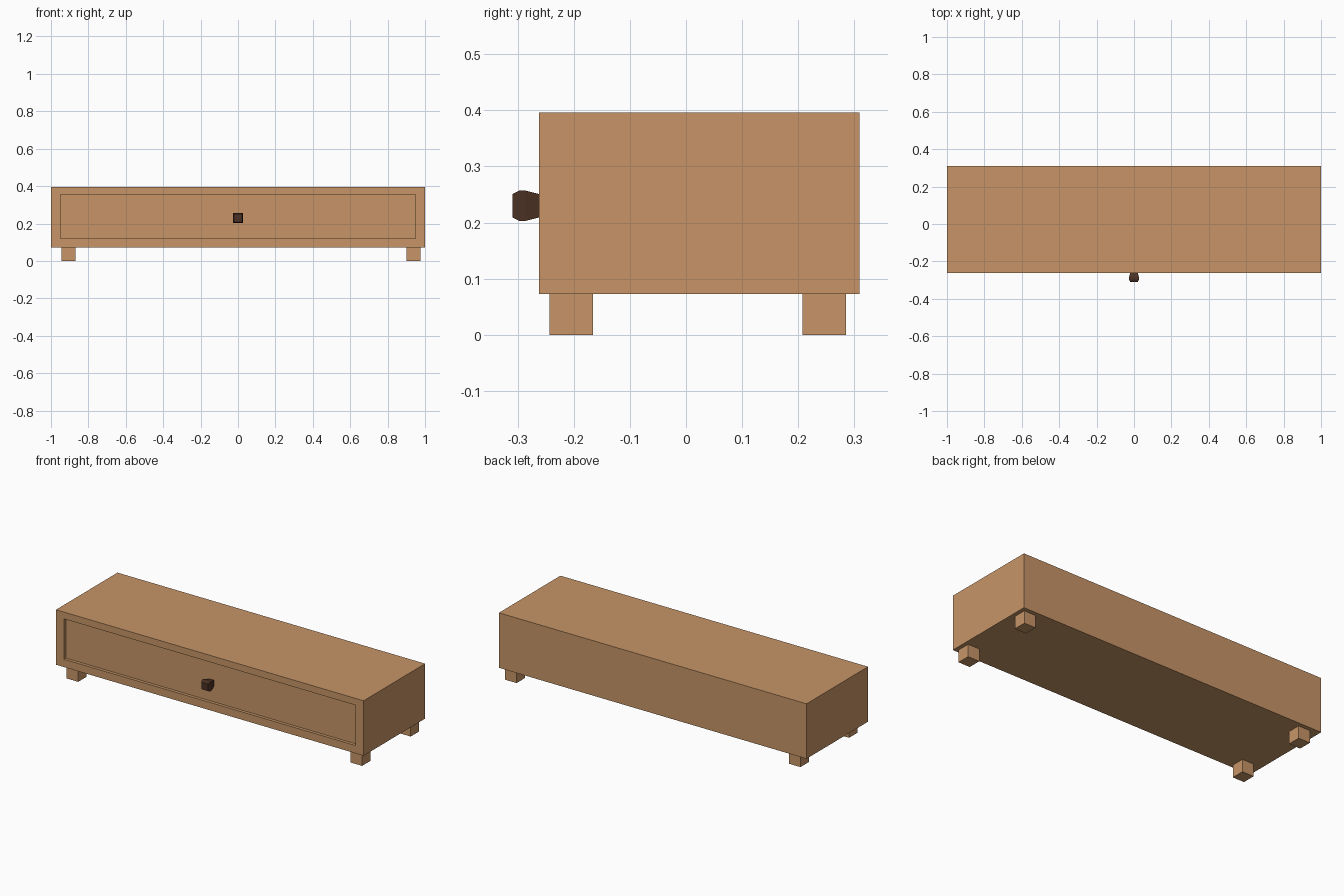
import bpy, bmesh
from mathutils import Vector

if "Cube" in bpy.data.objects:
    bpy.data.objects.remove(bpy.data.objects["Cube"])


def material(name, rgb):
    m = bpy.data.materials.new(name)
    m.diffuse_color = (*rgb, 1)
    m.use_nodes = True
    m.node_tree.nodes["Principled BSDF"].inputs["Base Color"].default_value = m.diffuse_color
    return m


wood = material("light_wood", (0.57, 0.30, 0.135))
dark = material("dark_wood", (0.072, 0.031, 0.017))


def add_object(name, bm, mat):
    bmesh.ops.recalc_face_normals(bm, faces=bm.faces)
    mesh = bpy.data.meshes.new(name)
    bm.to_mesh(mesh)
    bm.free()
    mesh.materials.append(mat)
    obj = bpy.data.objects.new(name, mesh)
    bpy.context.collection.objects.link(obj)
    return obj


def box(lo, hi):
    bm = bmesh.new()
    bmesh.ops.create_cube(bm, size=1)
    lo, hi = Vector(lo), Vector(hi)
    for v in bm.verts:
        v.co = (lo + hi) / 2 + v.co * (hi - lo)
    return bm


# Cabinet body with a shallow recessed drawer front
bm = box((-1, -0.262, 0.073), (1, 0.309, 0.396))
bm.normal_update()
front = min(bm.faces, key=lambda f: f.calc_center_median().y)
bmesh.ops.inset_region(bm, faces=[front], thickness=0.02)
for v in front.verts:
    v.co.x = 0.949 if v.co.x > 0 else -0.949
    v.co.z = 0.356 if v.co.z > 0.23 else 0.119
panel = bmesh.ops.extrude_discrete_faces(bm, faces=[front])["faces"][0]
for v in panel.verts:
    v.co.y += 0.018
add_object("cabinet_body", bm, wood)

# Four block legs
for side, x in (("left", -0.944), ("right", 0.902)):
    for end, y in (("front", -0.243), ("back", 0.208)):
        add_object(f"{end}_{side}_leg",
                   box((x, y, 0), (x + 0.075, y + 0.077, 0.073)), wood)

# Square knob: stacked square rings along y (y, half width)
bm = bmesh.new()
rings = []
for y, r in ((-0.243, 0.016), (-0.262, 0.021), (-0.286, 0.027),
             (-0.297, 0.027), (-0.309, 0.021)):
    rings.append([bm.verts.new((sx * r, y, 0.23 + sz * r))
                  for sx, sz in ((-1, -1), (1, -1), (1, 1), (-1, 1))])
for a, b in zip(rings, rings[1:]):
    for i in range(4):
        j = (i + 1) % 4
        bm.faces.new((a[i], a[j], b[j], b[i]))
bm.faces.new(rings[0])
bm.faces.new(rings[-1])
add_object("drawer_knob", bm, dark)
